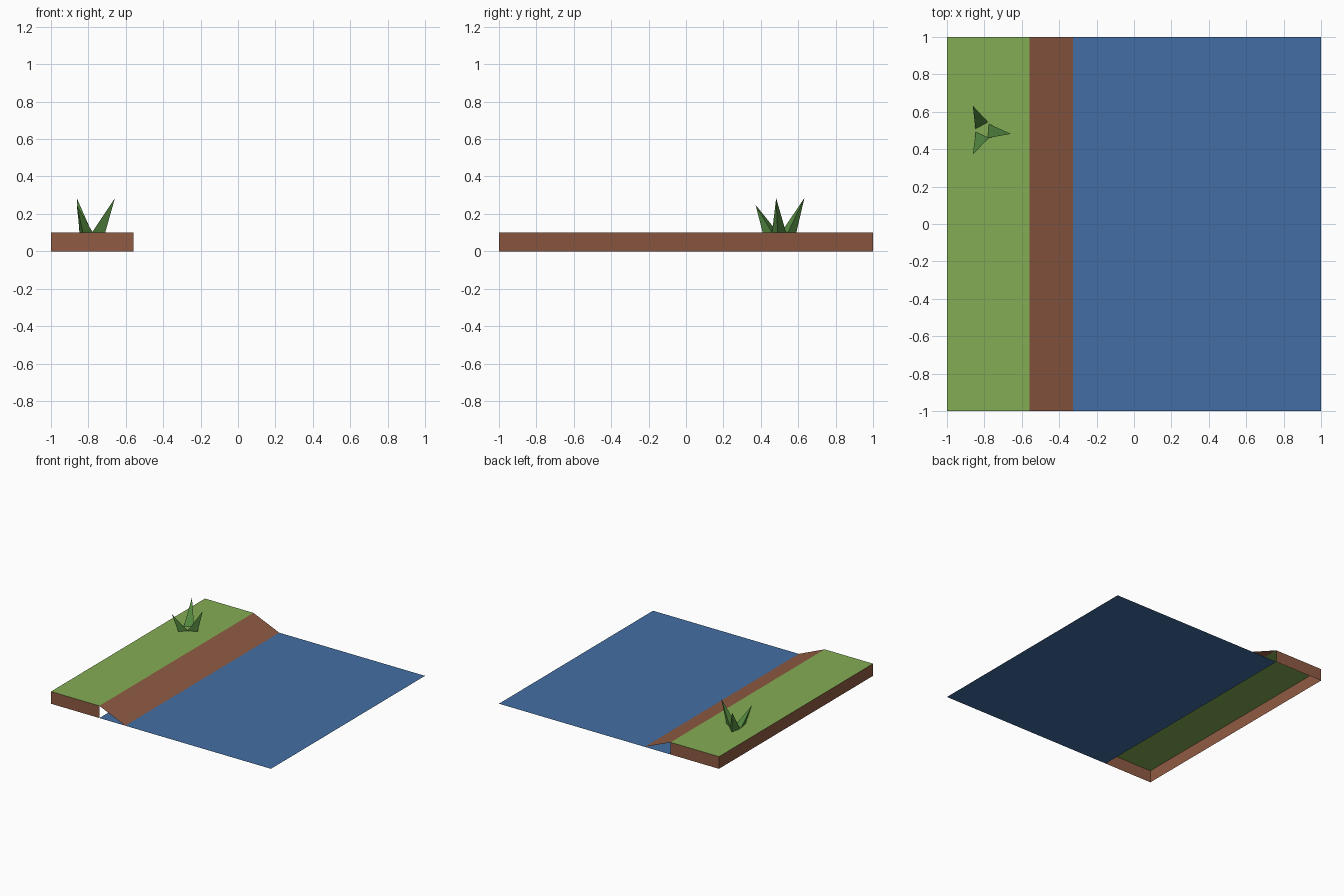
import bpy

if "Cube" in bpy.data.objects:
    bpy.data.objects.remove(bpy.data.objects["Cube"])


def mat(name, r, g, b):
    m = bpy.data.materials.new(name)
    m.diffuse_color = [((c / 255 + 0.055) / 1.055) ** 2.4 for c in (r, g, b)] + [1]
    m.use_nodes = True
    m.node_tree.nodes["Principled BSDF"].inputs["Base Color"].default_value = m.diffuse_color
    return m


GRASS = mat("grass green", 132, 172, 84)
EARTH = mat("earth brown", 144, 91, 67)
WATER = mat("water blue", 66, 110, 163)
LEAF = mat("leaf green", 86, 140, 66)


def part(name, verts, faces, material):
    me = bpy.data.meshes.new(name)
    me.from_pydata(verts, [], faces)
    me.materials.append(material)
    ob = bpy.data.objects.new(name, me)
    bpy.context.collection.objects.link(ob)
    return ob


EDGE, SHORE, TOP = -0.56, -0.325, 0.1


def strip(name, x0, z0, x1, z1, material):
    """Sheet running the full depth, facing up."""
    part(name, [(x0, -1, z0), (x1, -1, z1), (x1, 1, z1), (x0, 1, z0)],
         [(0, 1, 2, 3)], material)


strip("grass_top", -1, TOP, EDGE, TOP, GRASS)
strip("bank_slope", EDGE, TOP, SHORE, 0, EARTH)
strip("water", EDGE, 0, 1, 0, WATER)

# Three outer bank walls, open underneath and behind the slope
path = [(EDGE, 1), (-1, 1), (-1, -1), (EDGE, -1)]
part("bank_walls", [(x, y, z) for z in (0, TOP) for x, y in path],
     [(i, i + 1, i + 5, i + 4) for i in range(3)], EARTH)

# Leaning three-sided blades: two inner base points, outer base point, tip
blades = [
    ((-0.776, 0.535), (-0.781, 0.46), (-0.71, 0.49), (-0.658, 0.482, 0.285)),
    ((-0.776, 0.46), (-0.846, 0.492), (-0.83, 0.41), (-0.862, 0.372, 0.248)),
    ((-0.848, 0.508), (-0.781, 0.545), (-0.83, 0.59), (-0.862, 0.633, 0.285)),
]
for i, (a, b, c, tip) in enumerate(blades):
    # order the base anticlockwise so the sides face outwards
    if (b[0] - a[0]) * (c[1] - a[1]) - (b[1] - a[1]) * (c[0] - a[0]) < 0:
        a, b = b, a
    part(f"grass_blade_{i + 1}", [(*p, TOP) for p in (a, b, c)] + [tip],
         [(0, 1, 3), (1, 2, 3), (2, 0, 3)], LEAF)
